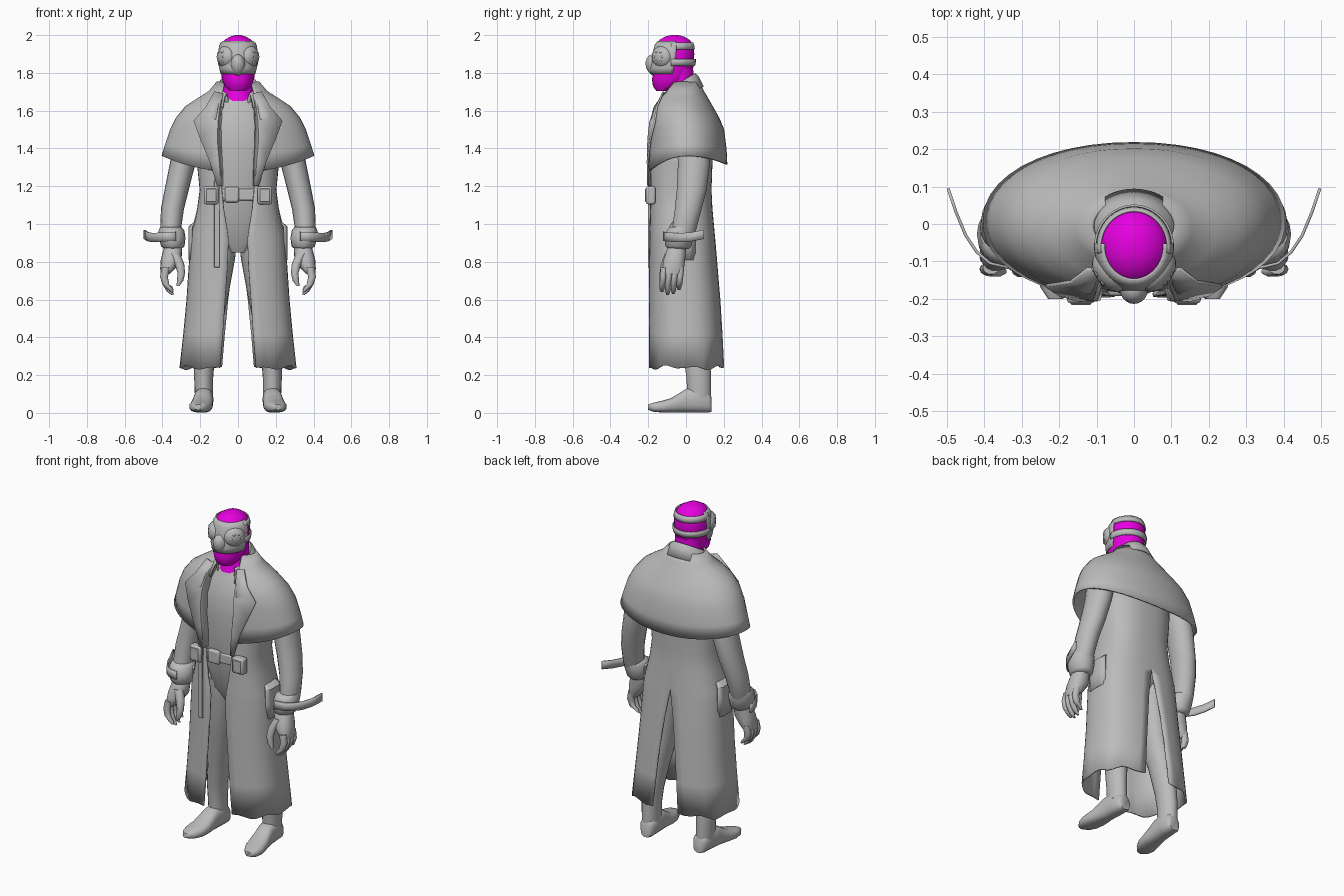
import bpy, bmesh, math
from mathutils import Vector


def material(name, rgb):
    m = bpy.data.materials.new(name)
    m.diffuse_color = (*rgb, 1)
    return m


GREY = material("plain grey", (0.5, 0.5, 0.5))
PINK = material("bright magenta", (0.85, 0.0, 0.8))


def finish(name, bm, mat=GREY, mirror=False, thick=0, bevel=0, angle=45):
    bmesh.ops.recalc_face_normals(bm, faces=bm.faces)
    me = bpy.data.meshes.new(name)
    bm.to_mesh(me)
    bm.free()
    me.materials.append(mat)
    ob = bpy.data.objects.new(name, me)
    bpy.context.collection.objects.link(ob)
    bpy.ops.object.select_all(action='DESELECT')
    ob.select_set(True)
    bpy.context.view_layer.objects.active = ob
    bpy.ops.object.shade_smooth_by_angle(angle=math.radians(angle))
    if bevel:
        b = ob.modifiers.new("bevel", 'BEVEL')
        b.width, b.segments = bevel, 2
    if mirror:
        ob.modifiers.new("mirror", 'MIRROR')
    if thick:
        s = ob.modifiers.new("solidify", 'SOLIDIFY')
        s.thickness, s.offset = thick, 0
    return ob


def skin(bm, rows, loop=False, caps=False):
    """Bridge rows of points with quads."""
    vs = [[bm.verts.new(p) for p in r] for r in rows]
    n = len(vs[0])
    for a, b in zip(vs, vs[1:]):
        for i in range(n if loop else n - 1):
            j = (i + 1) % n
            bm.faces.new((a[i], a[j], b[j], b[i]))
    if caps:
        bm.faces.new(vs[0])
        bm.faces.new(vs[-1])


def power(v, e):
    return math.copysign(abs(v) ** e, v)


def oval(c, ru, rv, seg=20, n=2, axis='z', a0=0, a1=360):
    """Points of a superellipse about c, across the given axis."""
    pts, full = [], a1 - a0 == 360
    for i in range(seg):
        t = math.radians(a0 + (a1 - a0) * i / (seg if full else seg - 1))
        u, v = ru * power(math.cos(t), 2 / n), rv * power(math.sin(t), 2 / n)
        pts.append(Vector(c) + Vector((u, v, 0) if axis == 'z' else (u, 0, v)))
    return pts


def tube(name, rings, seg=18, n=2, axis='z', **kw):
    """rings: (x, y, z, radius u, radius v)"""
    bm = bmesh.new()
    skin(bm, [oval(r[:3], r[3], r[4], seg, n, axis) for r in rings], True, True)
    return finish(name, bm, **kw)


def half_shell(name, rows, lift, seg=22, thick=0.01):
    """Mirrored garment; rows: (z, rx, y front, y back, front gap, back gap, power)"""
    bm, out = bmesh.new(), []
    for z, rx, yf, yb, gf, gb, n in rows:
        tf = -math.acos((gf / rx) ** (n / 2))
        tb = math.acos((gb / rx) ** (n / 2))
        row = []
        for i in range(seg):
            t = tf + (tb - tf) * i / (seg - 1)
            x = rx * power(math.cos(t), 2 / n) if i < seg - 1 else gb
            y = (yf + yb) / 2 + (yb - yf) / 2 * power(math.sin(t), 2 / n)
            row.append((x, y, z + lift(z, t)))
        out.append(row)
    skin(bm, out)
    return finish(name, bm, mirror=True, thick=thick)


def box(name, c, size, bevel=0.01, **kw):
    bm = bmesh.new()
    bmesh.ops.create_cube(bm, size=1)
    for v in bm.verts:
        v.co = Vector(c) + Vector(a * b for a, b in zip(v.co, size))
    return finish(name, bm, bevel=bevel, **kw)


def ball(name, c, size, direction=(0, 0, 1), seg=20, **kw):
    bm = bmesh.new()
    bmesh.ops.create_uvsphere(bm, u_segments=seg, v_segments=seg // 2, radius=1)
    q = Vector(direction).to_track_quat('Z', 'Y')
    for v in bm.verts:
        v.co = Vector(c) + q @ Vector(a * b for a, b in zip(v.co, size))
    return finish(name, bm, **kw)


# Head and neck
tube("head", [(0, -.12, 1.705, .045, .038), (0, -.095, 1.73, .07, .08), (0, -.08, 1.765, .085, .1),
              (0, -.07, 1.80, .09, .104), (0, -.064, 1.84, .095, .104), (0, -.06, 1.9, .099, .104),
              (0, -.06, 1.945, .092, .1), (0, -.06, 1.975, .07, .08), (0, -.06, 1.992, .042, .05),
              (0, -.06, 2.0, .015, .02)], seg=28, mat=PINK)
tube("neck", [(0, -.035, 1.65, .085, .09), (0, -.03, 1.7, .08, .075), (0, -.025, 1.82, .08, .064)], mat=PINK)

# Face mask wrapped round the front, with snout and bulging goggles
bm = bmesh.new()
skin(bm, [oval((0, y, z), rx, ry, 25, 2, 'z', 175, 365) for y, z, rx, ry in (
    (-.08, 1.795, .089, .108), (-.074, 1.825, .097, .118), (-.066, 1.87, .102, .116),
    (-.061, 1.91, .103, .111), (-.06, 1.945, .096, .104), (-.06, 1.967, .08, .088))])
finish("face_mask", bm, thick=.006)
ball("mask_snout", (0, -.166, 1.84), (.04, .046, .06), (0, -.4, 1))
gd = Vector((.82, -.57, 0))
gc = Vector((.066, -.128, 1.885))
ball("goggle", gc, (.06, .058, .038), gd, mirror=True)
side = Vector((.57, .82, 0))
for k in range(6):
    a = k * math.pi / 3
    p = gc + gd * .03 + side * .028 * math.cos(a) + Vector((0, 0, .03 * math.sin(a)))
    ball("goggle_stud", p, (.009, .009, .006), gd, 8, mirror=True)
for z, r0, r1 in ((1.943, .099, .09), (1.855, .1, .104)):
    bm = bmesh.new()
    skin(bm, [oval((0, -.061, z + d), r, r + .006, 24, 2, 'z', -10, 190) for d, r in ((-.018, r0), (0, (r0 + r1) / 2 + .002), (.018, r1))])
    finish("mask_strap", bm, thick=.006)

# Shirt and trousers
tube("shirt", [(0, 0, .85, .06, .08), (0, 0, .93, .14, .12), (0, -.015, 1.05, .16, .135),
               (0, -.025, 1.18, .16, .15), (0, -.03, 1.4, .19, .155), (0, -.024, 1.52, .19, .15),
               (0, -.015, 1.6, .16, .13), (0, -.02, 1.67, .085, .09)], seg=24, n=2.4)
tube("trouser_leg", [(.085, .0, .97, .085, .11), (.095, .005, .82, .08, .105), (.125, .02, .6, .07, .085),
                     (.155, .045, .42, .06, .075), (.178, .06, .27, .054, .07), (.182, .068, .18, .05, .066),
                     (.18, .07, .08, .048, .064)], mirror=True)
tube("boot", [(.176, .136, .045, .032, .04), (.177, .12, .055, .044, .053), (.18, .06, .07, .05, .068),
              (.184, .0, .065, .05, .063), (.188, -.04, .052, .054, .05), (.192, -.08, .04, .058, .038),
              (.2, -.13, .033, .058, .031), (.206, -.17, .03, .044, .025), (.21, -.2, .03, .02, .014)],
     n=2.6, axis='y', mirror=True, angle=60)

# Long coat, open at the front and slit at the back
hem = lambda z, t: (.008 * math.sin(9 * t) - .006 * math.sin(4 * t)) if z < .3 else 0
half_shell("long_coat", [
    (.24, .305, -.195, .2, .095, .085, 2.6), (.42, .285, -.195, .19, .08, .07, 2.6),
    (.6, .268, -.193, .178, .068, .052, 2.6), (.78, .256, -.192, .162, .055, .03, 2.6),
    (.92, .247, -.19, .15, .05, .006, 2.6), (.96, .24, -.19, .146, .055, 0, 2.6),
    (1.08, .212, -.19, .135, .075, 0, 2.6), (1.18, .198, -.19, .13, .085, 0, 2.6),
    (1.32, .212, -.192, .135, .09, 0, 2.5), (1.5, .22, -.18, .14, .1, 0, 2.4)], hem)

# Shoulder cape
def drape(z, t):
    w = max(0, (1.5 - z) / .14)
    return -w * math.sin(t) ** 2 * (.085 if t < 0 else .045)


half_shell("shoulder_cape", [
    (1.36, .4, -.2, .214, .1, 0, 2.1), (1.42, .382, -.2, .21, .11, 0, 2.1),
    (1.5, .355, -.198, .197, .12, 0, 2.1), (1.56, .325, -.192, .172, .115, 0, 2.1),
    (1.62, .275, -.178, .138, .105, 0, 2), (1.66, .215, -.15, .115, .095, 0, 2),
    (1.70, .152, -.115, .092, .08, 0, 2), (1.75, .11, -.08, .066, .07, 0, 2)], drape)

# Folded collar: inner wall, rolled top, outer fall
slope = lambda z, t: -.06 * (1 - math.sin(t))
half_shell("collar", [
    (1.70, .085, -.125, .045, .045, 0, 2), (1.775, .092, -.13, .042, .055, 0, 2),
    (1.795, .1, -.14, .05, .062, 0, 2), (1.78, .112, -.15, .062, .07, 0, 2),
    (1.725, .14, -.178, .09, .08, 0, 2)], slope)

# Lapels, tucked against the shirt and folded out over the cape
bm = bmesh.new()
tuck = [(.07, -.09, 1.68), (.085, -.12, 1.61), (.09, -.15, 1.54), (.09, -.165, 1.45), (.085, -.165, 1.33), (.085, -.165, 1.2)]
inner = [(.085, -.125, 1.69), (.1, -.163, 1.61), (.108, -.19, 1.54), (.112, -.2, 1.45), (.102, -.203, 1.33), (.092, -.2, 1.2)]
outer = [(.125, -.12, 1.70), (.17, -.155, 1.62), (.235, -.165, 1.545), (.2, -.188, 1.45), (.15, -.203, 1.33), (.11, -.2, 1.2)]
skin(bm, [tuck, inner, outer])
finish("lapel", bm, mirror=True, thick=.01, angle=30)

# Belt fittings, hanging strap and hip pockets
box("belt_pouch", (.142, -.187, 1.152), (.075, .05, .095), mirror=True)
box("pouch_flap", (.142, -.212, 1.152), (.055, .008, .07), bevel=.003, mirror=True)
box("belt_buckle", (-.032, -.178, 1.155), (.075, .03, .08))
box("belt", (0, -.165, 1.155), (.18, .03, .06), bevel=.008)
box("hanging_strap", (-.112, -.197, 1.0), (.028, .008, .46), bevel=.002)
bm = bmesh.new()
skin(bm, [[(.243, -.085, z), (.258, -.06, z), (.26, .02, z), (.245, .05, z)] for z in (.81, .9, .985)] +
     [[(.225, -.07, 1.01), (.23, -.05, 1.01), (.23, .01, 1.01), (.225, .035, 1.01)]])
finish("hip_pocket", bm, mirror=True, thick=.006)

# Arms with rolled cuffs
tube("sleeve", [(.22, .02, 1.57, .06, .07), (.262, .035, 1.46, .075, .085), (.293, .042, 1.32, .068, .086),
                (.325, .03, 1.18, .064, .08), (.347, .012, 1.08, .061, .072), (.357, -.01, .97, .055, .065),
                (.355, -.03, .9, .045, .055)], mirror=True)
tube("cuff", [(.345, -.04, .868, .045, .055), (.345, -.04, .882, .062, .07), (.348, -.037, .925, .07, .078),
              (.352, -.027, .965, .068, .077), (.356, -.02, .985, .056, .066)], mirror=True, angle=60)

# Loose strap sweeping back from each cuff
bm = bmesh.new()
path = [(.33, -.118, .935), (.385, -.105, .932), (.42, -.075, .93), (.45, -.03, .928), (.475, .03, .932), (.497, .095, .945)]
skin(bm, [[(x, y, z + d) for x, y, z in path] for d in (-.024, 0, .024)])
finish("cuff_strap", bm, mirror=True, thick=.008)

# Hands
tube("palm", [(.345, -.04, .9, .04, .045), (.346, -.052, .86, .05, .052), (.354, -.062, .81, .055, .058),
              (.372, -.068, .765, .04, .058), (.385, -.072, .735, .024, .054)], n=2.3, mirror=True)
for i in range(4):
    y, drop = -.117 + i * .03, (.01, -.005, 0, .02)[i]
    tube("finger", [(.382, y, .77, .022, .018), (.392, y - .004, .72, .021, .017), (.382, y - .008, .68, .018, .016),
                    (.362, y - .01, .648 + drop, .015, .014), (.347, y - .01, .63 + drop, .007, .007)],
         seg=10, mirror=True)
tube("thumb", [(.338, -.085, .845, .03, .028), (.31, -.11, .79, .025, .023), (.3, -.122, .74, .02, .019),
               (.306, -.126, .7, .017, .016), (.318, -.128, .672, .008, .008)], seg=10, mirror=True)
